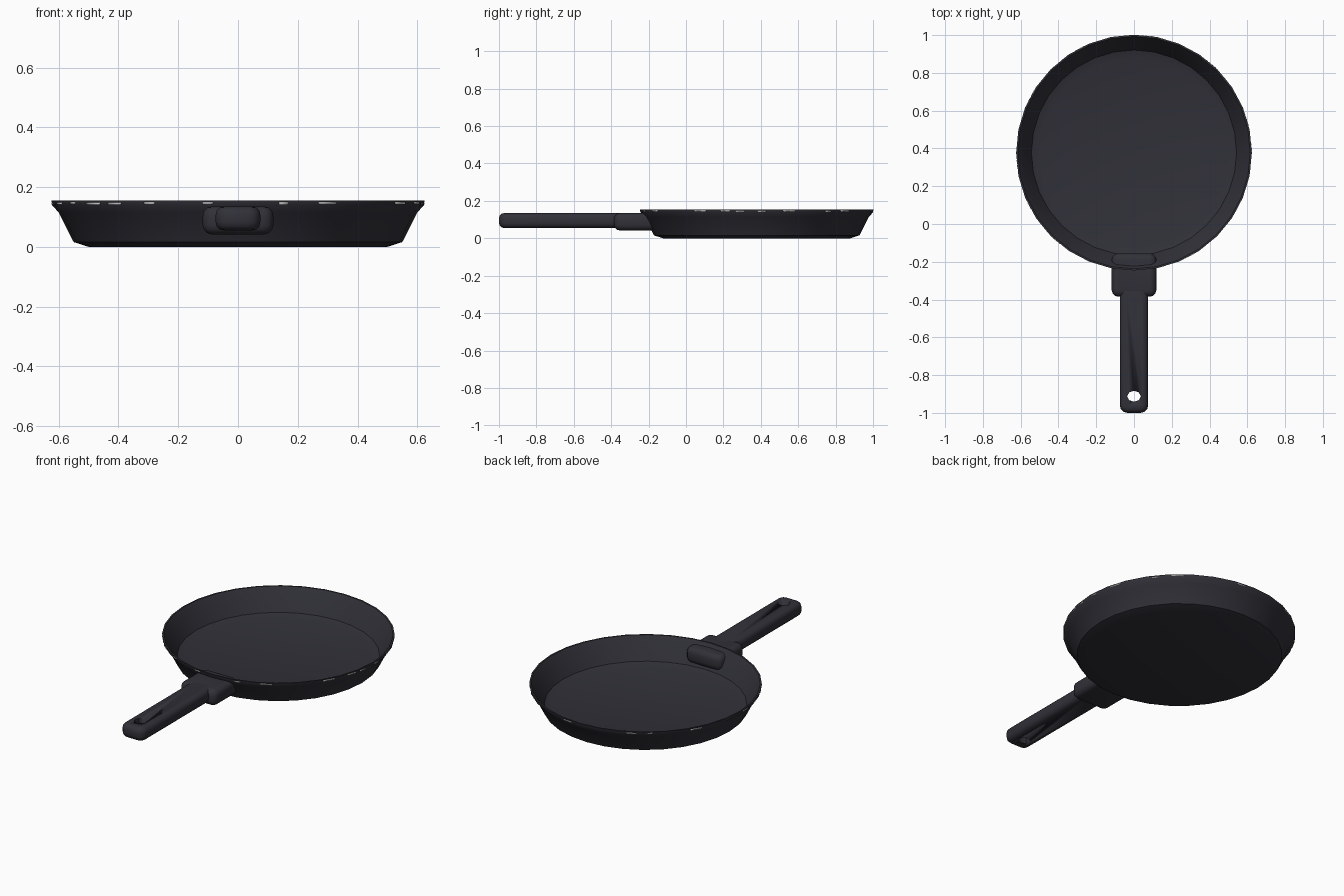
import bpy, bmesh, math, random
from mathutils import Matrix, Vector

if "Cube" in bpy.data.objects:
    bpy.data.objects.remove(bpy.data.objects["Cube"], do_unlink=True)

CENTRE_Y = 0.378
SIDES = 32


def material(name, colour, roughness):
    mat = bpy.data.materials.new(name)
    mat.use_nodes = True
    mat.diffuse_color = (*colour, 1)
    bsdf = mat.node_tree.nodes["Principled BSDF"]
    bsdf.inputs["Base Color"].default_value = (*colour, 1)
    bsdf.inputs["Roughness"].default_value = roughness
    return mat


charcoal = material("charcoal", (0.030, 0.030, 0.040), 0.6)
pale_steel = material("pale steel", (0.60, 0.60, 0.60), 0.5)


def finish(name, bm, mat, angle=40):
    bmesh.ops.recalc_face_normals(bm, faces=bm.faces)
    mesh = bpy.data.meshes.new(name)
    bm.to_mesh(mesh)
    bm.free()
    mesh.materials.append(mat)
    obj = bpy.data.objects.new(name, mesh)
    bpy.context.collection.objects.link(obj)
    bpy.ops.object.select_all(action="DESELECT")
    obj.select_set(True)
    bpy.context.view_layer.objects.active = obj
    bpy.ops.object.shade_smooth_by_angle(angle=math.radians(angle))
    return obj


def lathe(name, profile, mat):
    """Spin a (radius, height) profile around the pan's axis."""
    bm = bmesh.new()
    verts = [bm.verts.new((r, CENTRE_Y, z)) for r, z in profile]
    edges = [bm.edges.new(pair) for pair in zip(verts, verts[1:])]
    bmesh.ops.spin(bm, geom=verts + edges, cent=(0, CENTRE_Y, 0), axis=(0, 0, 1),
                   angle=math.tau, steps=SIDES)
    bmesh.ops.remove_doubles(bm, verts=bm.verts, dist=0.0005)
    return finish(name, bm, mat)


def rounded_box(name, low, high, plan_radius, edge_radius, mat):
    """Box with rounded corners in plan and softened edges all round."""
    low, high = Vector(low), Vector(high)
    bm = bmesh.new()
    bmesh.ops.create_cube(bm, size=1, matrix=Matrix.Translation((low + high) / 2)
                          @ Matrix.Diagonal((*(high - low), 1)))
    upright = [e for e in bm.edges
               if abs(e.verts[0].co.z - e.verts[1].co.z) > 0.01]
    bmesh.ops.bevel(bm, geom=upright, offset=plan_radius, segments=3,
                    profile=0.5, affect="EDGES")
    rims = [e for e in bm.edges
            if abs(e.verts[0].co.z - e.verts[1].co.z) < 0.001]
    bmesh.ops.bevel(bm, geom=rims, offset=edge_radius, segments=3,
                    profile=0.5, affect="EDGES", clamp_overlap=True)
    return finish(name, bm, mat)


# Pan body: outer wall, rolled rim, inner wall and cooking floor
lathe("pan_body", [
    (0, 0), (0.50, 0), (0.55, 0.016), (0.60, 0.115), (0.622, 0.139),
    (0.624, 0.155), (0.615, 0.155), (0.590, 0.118), (0.543, 0.032),
    (0.50, 0.018), (0, 0.018)], charcoal)

# Worn chips of bare metal around the rim
random.seed(4)
bm = bmesh.new()
for i in range(SIDES):
    if random.random() > 0.6:
        continue
    start = random.uniform(0, 0.4)
    end = start + random.uniform(0.2, 0.6)
    a, b = (Vector((math.cos(t), math.sin(t), 0)) * 0.6245
            for t in (math.tau * i / SIDES, math.tau * (i + 1) / SIDES))
    z = random.uniform(0.141, 0.144)
    corners = [(start, z), (end, z), (end, z + 0.007), (start, z + 0.007)]
    bm.faces.new([bm.verts.new(a.lerp(b, f) + Vector((0, CENTRE_Y, h)))
                  for f, h in corners])
chips = finish("rim_chips", bm, pale_steel)
chips.modifiers.new("thickness", "SOLIDIFY").thickness = 0.001

# Bracket that passes through the pan wall, and the handle
rounded_box("handle_bracket", (-0.118, -0.385, 0.042), (0.118, -0.155, 0.135),
            0.035, 0.03, charcoal)
handle = rounded_box("handle", (-0.075, -1, 0.055), (0.075, -0.3, 0.135),
                     0.04, 0.028, charcoal)

# Hanging hole near the end of the handle
bm = bmesh.new()
bmesh.ops.create_cone(bm, cap_ends=True, segments=8, radius1=0.036, radius2=0.036,
                      depth=0.4, matrix=Matrix.Translation((0, -0.912, 0.1))
                      @ Matrix.Diagonal((1, 0.8, 1, 1)))
cutter = finish("hole_cutter", bm, charcoal)
cutter.hide_render = True
cutter.hide_viewport = True
cut = handle.modifiers.new("hanging_hole", "BOOLEAN")
cut.operation = "DIFFERENCE"
cut.object = cutter
cut.solver = "EXACT"
